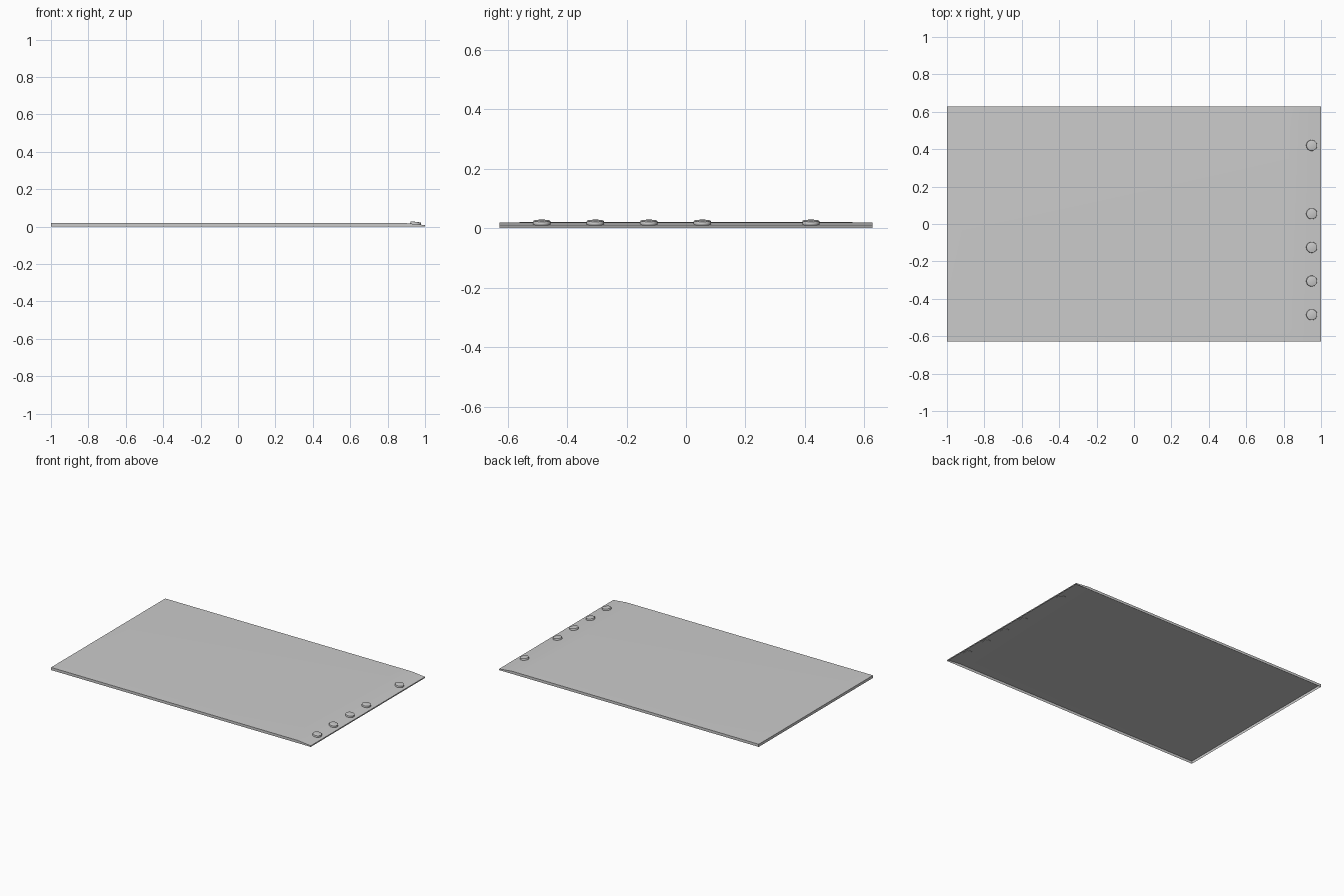
import bpy, bmesh, math
from mathutils import Matrix

cube = bpy.data.objects.get("Cube")
if cube:
    bpy.data.objects.remove(cube, do_unlink=True)

grey = bpy.data.materials.new("light_grey")
grey.use_nodes = True
colour = (0.6, 0.6, 0.6, 1)
grey.diffuse_color = colour
grey.node_tree.nodes["Principled BSDF"].inputs["Base Color"].default_value = colour

HALF_Y = 0.628
RAMP_X = 0.90
TOP = 0.02
LIP = 0.008


def finish(bm, name):
    bmesh.ops.recalc_face_normals(bm, faces=bm.faces)
    mesh = bpy.data.meshes.new(name)
    bm.to_mesh(mesh)
    bm.free()
    mesh.materials.append(grey)
    obj = bpy.data.objects.new(name, mesh)
    bpy.context.collection.objects.link(obj)
    return obj


# Shell: grid of top faces with a faintly lowered border, a ramp on the right, open underneath
def surface_height(x, y):
    if x > 0.95:
        return LIP
    on_border = x < -0.95 or x > 0.87 or abs(y) > 0.6
    return TOP - (0.0015 if on_border else 0)


xs = [-1, -0.92, 0.83, RAMP_X, 1]
ys = [-HALF_Y, -0.555, 0.555, HALF_Y]
bm = bmesh.new()
grid = [[bm.verts.new((x, y, surface_height(x, y))) for y in ys] for x in xs]
for i in range(len(xs) - 1):
    for j in range(len(ys) - 1):
        bm.faces.new((grid[i][j], grid[i + 1][j], grid[i + 1][j + 1], grid[i][j + 1]))

# Side walls dropped from the rim
rim = [e for e in bm.edges if e.is_boundary]
walls = bmesh.ops.extrude_edge_only(bm, edges=rim)["geom"]
for v in walls:
    if isinstance(v, bmesh.types.BMVert):
        v.co.z = 0
panel = finish(bm, "panel_shell")
# keep the top outward on this open surface
if max(panel.data.polygons, key=lambda p: p.area).normal.z < 0:
    panel.data.flip_normals()

# Buttons: round, softly bevelled studs tilted with the ramp
tilt = math.atan2(TOP - LIP, 1 - RAMP_X)
for n, y in enumerate((-0.485, -0.305, -0.125, 0.055, 0.42)):
    bm = bmesh.new()
    bmesh.ops.create_cone(bm, cap_ends=True, segments=32, radius1=0.029, radius2=0.029, depth=0.014)
    top_face = max(bm.faces, key=lambda f: f.calc_center_median().z)
    bmesh.ops.bevel(bm, geom=list(top_face.edges), offset=0.003, segments=2,
                    affect='EDGES', profile=0.5)
    bm.transform(Matrix.Translation((0.95, y, 0.0185)) @ Matrix.Rotation(tilt, 4, 'Y'))
    finish(bm, f"button_{n + 1}")

for obj in bpy.context.collection.objects:
    if obj.name.startswith(("panel", "button")):
        bpy.ops.object.select_all(action='DESELECT')
        obj.select_set(True)
        bpy.context.view_layer.objects.active = obj
        bpy.ops.object.shade_smooth_by_angle(angle=math.radians(30))
